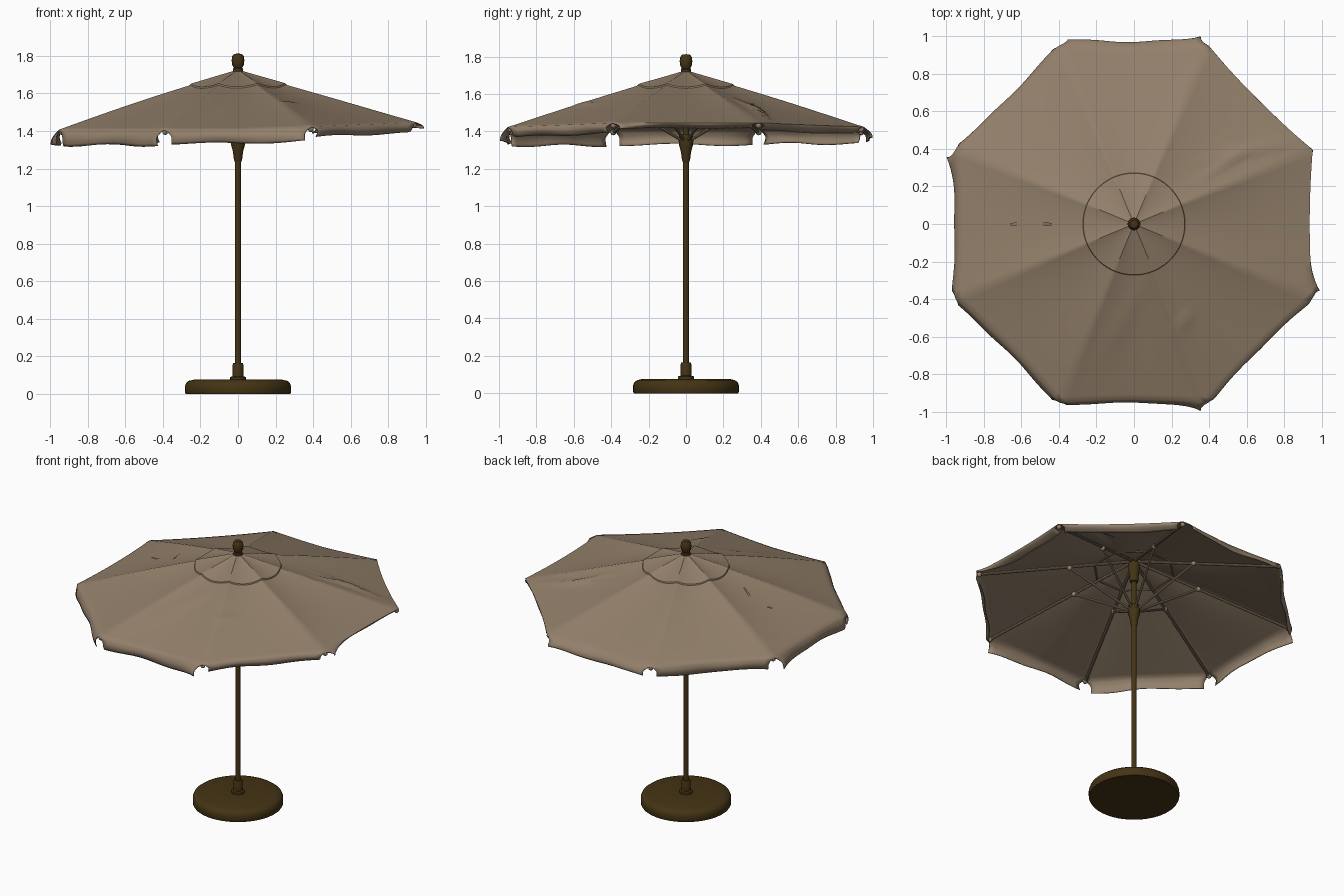
import bpy, bmesh, math
from mathutils import Vector

if "Cube" in bpy.data.objects:
    bpy.data.objects.remove(bpy.data.objects["Cube"])

def material(name, rgb):
    m = bpy.data.materials.new(name)
    m.diffuse_color = (*rgb, 1)
    m.use_nodes = True
    m.node_tree.nodes["Principled BSDF"].inputs["Base Color"].default_value = m.diffuse_color
    return m

TAN = material("tan canvas", (0.29, 0.215, 0.145))
BRONZE = material("dark bronze", (0.058, 0.034, 0.007))

def finish(name, bm, mat, angle=35):
    bmesh.ops.remove_doubles(bm, verts=bm.verts, dist=0.0005)
    bmesh.ops.recalc_face_normals(bm, faces=bm.faces)
    me = bpy.data.meshes.new(name)
    bm.to_mesh(me)
    bm.free()
    me.materials.append(mat)
    ob = bpy.data.objects.new(name, me)
    bpy.context.collection.objects.link(ob)
    bpy.ops.object.select_all(action='DESELECT')
    ob.select_set(True)
    bpy.context.view_layer.objects.active = ob
    bpy.ops.object.shade_smooth_by_angle(angle=math.radians(angle))
    return ob

def grid(bm, rows):
    vs = [[bm.verts.new(p) for p in row] for row in rows]
    for a, b in zip(vs, vs[1:]):
        for i in range(len(a) - 1):
            bm.faces.new((a[i], a[i + 1], b[i + 1], b[i]))

def lathe(name, profile, mat, n=32):
    bm = bmesh.new()
    rows = [[(r * math.cos(2 * math.pi * i / n), r * math.sin(2 * math.pi * i / n), z)
             for i in range(n + 1)] for r, z in profile]
    grid(bm, rows)
    bmesh.ops.dissolve_degenerate(bm, dist=0.0002, edges=bm.edges)
    return finish(name, bm, mat)

def rod(bm, p, q, r, n=10):
    p, q = Vector(p), Vector(q)
    rot = (q - p).to_track_quat('Z', 'Y').to_matrix().to_4x4()
    rot.translation = (p + q) / 2
    bmesh.ops.create_cone(bm, cap_ends=True, segments=n, radius1=r, radius2=r,
                          depth=(q - p).length, matrix=rot)

def knob(bm, p, r):
    geo = bmesh.ops.create_uvsphere(bm, u_segments=10, v_segments=6, radius=r)
    bmesh.ops.translate(bm, verts=geo['verts'], vec=p)

# ---- canopy shape: eight panels, u across a panel, t from centre to rim
R, HALF = 1.03, math.pi / 8
# soft creases: x, y, direction, length, width, height
CREASES = [(0.62, 0.39, 0.2, 0.2, 0.02, 0.014), (0.5, 0.33, 0.55, 0.12, 0.02, 0.012),
           (0.27, -0.52, 1.0, 0.06, 0.02, 0.01), (-0.05, -0.5, 1.1, 0.25, 0.05, 0.006)]

def canopy(k, u, t):
    a = k * math.pi / 4
    along = R * math.cos(HALF) * t - 0.016 * (1 - u * u) * t ** 4
    side = R * math.sin(HALF) * t * u
    x = along * math.cos(a) - side * math.sin(a)
    y = along * math.sin(a) + side * math.cos(a)
    z = 1.72 - 0.312 * t + 0.04 * t * max(0, x)
    z += math.sin(math.pi * t) * (0.01 - 0.014 * (1 - u * u))
    for cx, cy, d, ln, w, h in CREASES:
        p = (x - cx) * math.cos(d) + (y - cy) * math.sin(d)
        q = -(x - cx) * math.sin(d) + (y - cy) * math.cos(d)
        z += h * math.exp(-(p / ln) ** 2 - (q / w) ** 2)
    return Vector((x, y, z))

NU, NT = 20, 30
US = [-1 + 2 * i / NU for i in range(NU + 1)]

# wind-blown valance per panel: outward lean, drop, flare at one end
VALANCE = [(-0.05, 0.03, -0.09), (-0.04, 0.04, 0), (0.035, 0.06, -0.02), (0.0, 0.075, 0),
           (0.01, 0.08, -0.035), (0.015, 0.085, 0), (0.005, 0.075, 0.045), (-0.01, 0.055, 0)]

def valance(k, u, v):
    lean, drop, flare = VALANCE[k]
    s = 1 - 0.10 * min(1, v * 2.2) ** 0.6
    p = canopy(k, u * s, 1)
    a = k * math.pi / 4
    end = max(0, u * (1 if flare > 0 else -1)) ** 3
    out = lean * v + abs(flare) * end * v + 0.014 * math.sin(math.pi * v)
    out += 0.005 * v * math.sin(6 * u + 2 * k)
    p += out * Vector((math.cos(a), math.sin(a), 0))
    p.z -= v * drop * (1 + 0.08 * math.sin(4 * u + k))
    return p

bm = bmesh.new()
for k in range(8):
    grid(bm, [[canopy(k, u, 0.025 + 0.975 * j / NT) for u in US] for j in range(NT + 1)])
    grid(bm, [[valance(k, u, j / 6) for u in US] for j in range(7)])
cloth = finish("canopy", bm, TAN, 50)
sol = cloth.modifiers.new("cloth thickness", 'SOLIDIFY')
sol.thickness = 0.005
sol.offset = -1

# ---- round vent cap over the apex
bm = bmesh.new()
for k in range(8):
    rows = []
    for j in range(9):
        row = []
        for u in US:
            c = math.hypot(R * math.cos(HALF), R * math.sin(HALF) * u)
            p = canopy(k, u, (0.03 + 0.24 * min(j, 7) / 7 + (0.004 if j == 8 else 0)) / c)
            p.z += 0.007 if j < 8 else -0.004
            row.append(p)
        rows.append(row)
    grid(bm, rows)
finish("vent_cap", bm, TAN)

# ---- small torn flaps on the left panel
bm = bmesh.new()
for x0, x1, lift in ((-0.49, -0.44, 0.035), (-0.6, -0.66, 0.02)):
    a, b = canopy(4, 0, -x0 / 0.95), canopy(4, 0, -x1 / 0.95)
    b.z += lift
    w = Vector((0, 0.012, 0))
    grid(bm, [[a - w, a + w], [b - w * 0.6, b + w * 0.4]])
finish("torn_flaps", bm, TAN)

# ---- ribs, struts and vent ring beneath the cloth
ribs, struts = bmesh.new(), bmesh.new()
ring = []
for k in range(8):
    def under(t, gap=0.018):
        return canopy(k, 1, t) - Vector((0, 0, gap))
    rod(ribs, under(0.03), under(0.985), 0.009)
    knob(ribs, under(0.985), 0.016)
    joint = under(0.41, 0.026)
    ang = k * math.pi / 4 + HALF
    rod(struts, (0.03 * math.cos(ang), 0.03 * math.sin(ang), 1.355), joint, 0.008)
    knob(struts, joint, 0.017)
    ring.append(under(0.25, 0.015))
for p, q in zip(ring, ring[1:] + ring[:1]):
    rod(struts, p, q, 0.006, 8)
finish("ribs", ribs, TAN)
finish("struts", struts, TAN)

# ---- pole, hubs, finial and base
lathe("pole", [(0, 0.06), (0.017, 0.06), (0.017, 1.73), (0, 1.73)], BRONZE, 20)
lathe("runner_hub", [(0.017, 1.235), (0.022, 1.25), (0.027, 1.29), (0.038, 1.33),
                     (0.04, 1.365), (0.034, 1.385), (0.017, 1.385)], BRONZE, 20)
lathe("top_hub", [(0.017, 1.55), (0.026, 1.555), (0.03, 1.6), (0.036, 1.64),
                  (0.036, 1.69), (0.017, 1.7)], BRONZE, 20)
lathe("finial", [(0, 1.705), (0.027, 1.71), (0.027, 1.732), (0.022, 1.736), (0.031, 1.752),
                 (0.034, 1.775), (0.031, 1.798), (0.021, 1.81), (0, 1.813)], BRONZE, 20)
lathe("base_collar", [(0.042, 0.07), (0.042, 0.09), (0.029, 0.094), (0.029, 0.155),
                      (0.025, 0.165), (0.015, 0.165)], BRONZE, 24)
lathe("base", [(0, 0), (0.279, 0), (0.283, 0.008), (0.283, 0.04), (0.277, 0.058),
               (0.262, 0.07), (0.235, 0.076), (0, 0.077)], BRONZE, 56)
